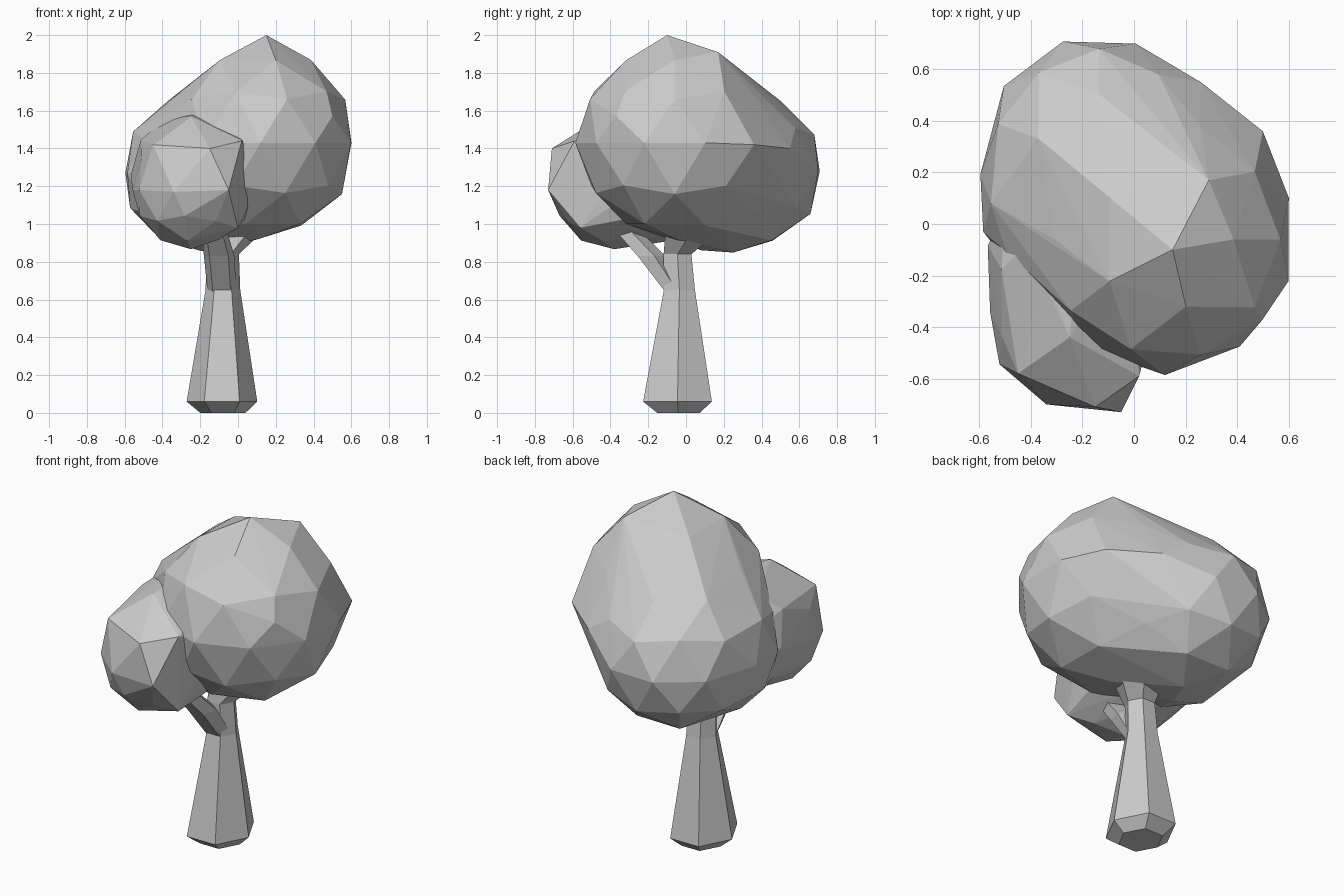
import bpy, bmesh, math, random
from mathutils import Vector

if "Cube" in bpy.data.objects:
    bpy.data.objects.remove(bpy.data.objects["Cube"])

random.seed(4)


def new_object(name, bm):
    me = bpy.data.meshes.new(name)
    bm.to_mesh(me)
    bm.free()
    ob = bpy.data.objects.new(name, me)
    bpy.context.collection.objects.link(ob)
    return ob


def foliage(name, clumps, tips, jitter=0.015):
    """Faceted foliage: a hull stretched around irregular icospheres and a few
    protruding tips. Each clump is (center, radii, turn)."""
    bm = bmesh.new()
    for center, radii, turn in clumps:
        verts = bmesh.ops.create_icosphere(bm, subdivisions=2, radius=1)["verts"]
        c, s = math.cos(turn), math.sin(turn)
        for v in verts:
            x, y, z = v.co.normalized() * (1 + random.uniform(-jitter, jitter))
            x, y = x * c - y * s, x * s + y * c
            v.co = Vector((x * radii[0], y * radii[1], z * radii[2])) + Vector(center)
    for tip in tips:
        bm.verts.new(tip)
    # keep only the points, then wrap them
    bmesh.ops.delete(bm, geom=bm.edges[:], context='EDGES_FACES')
    bmesh.ops.convex_hull(bm, input=bm.verts[:])
    bmesh.ops.delete(bm, geom=[v for v in bm.verts if not v.link_faces], context='VERTS')
    bmesh.ops.remove_doubles(bm, verts=bm.verts[:], dist=0.07)
    bmesh.ops.recalc_face_normals(bm, faces=bm.faces[:])
    return new_object(name, bm)


def limb(name, rings, sides=6, turn=0.0):
    """Faceted tube through horizontal rings given as (x, y, z, rx, ry)."""
    bm = bmesh.new()
    loops = []
    for x, y, z, rx, ry in rings:
        angles = [turn + 2 * math.pi * i / sides for i in range(sides)]
        loops.append([bm.verts.new((x + rx * math.cos(a), y + ry * math.sin(a), z))
                      for a in angles])
    for a, b in zip(loops, loops[1:]):
        for i in range(sides):
            j = (i + 1) % sides
            bm.faces.new((a[i], a[j], b[j], b[i]))
    bm.faces.new(loops[0][::-1])
    bm.faces.new(loops[-1])
    return new_object(name, bm)


# Large crown merged with its lower back and left clumps
foliage("main_foliage",
        [((0.12, -0.06, 1.43), (0.50, 0.52, 0.51), 0.0),
         ((-0.14, 0.25, 1.28), (0.46, 0.48, 0.43), 0.3),
         ((-0.21, 0.08, 1.27), (0.40, 0.36, 0.41), 0.0)],
        [(0.15, -0.10, 2.0), (0.26, 0.55, 1.40), (0.50, 0.36, 1.42),
         (0.50, -0.37, 1.57), (0.29, 0.17, 1.91)])

# Blocky front clump running back into the crown
foliage("front_foliage",
        [((-0.25, -0.38, 1.18), (0.31, 0.33, 0.31), 0.2),
         ((-0.22, -0.12, 1.26), (0.35, 0.32, 0.35), 0.2)],
        [(-0.25, -0.44, 1.57), (0.02, -0.59, 1.44), (-0.15, -0.71, 1.40),
         (-0.45, -0.58, 1.42), (-0.05, -0.73, 1.18), (-0.34, -0.70, 1.17),
         (-0.53, -0.53, 1.20), (0.0, -0.56, 0.98)])

# Trunk: chamfered foot, taper, then a flare into the foliage
limb("trunk", [(-0.08, -0.04, 0.0, 0.12, 0.13),
               (-0.085, -0.045, 0.06, 0.187, 0.21),
               (-0.08, -0.035, 0.65, 0.092, 0.095),
               (-0.08, -0.045, 0.84, 0.085, 0.085),
               (-0.02, 0.03, 0.96, 0.15, 0.16)], 6)

# Branch reaching toward the front clump
limb("front_branch", [(-0.085, -0.06, 0.64, 0.08, 0.06),
                      (-0.10, -0.19, 0.83, 0.085, 0.08),
                      (-0.13, -0.33, 0.98, 0.07, 0.07)], 5, 0.3)
